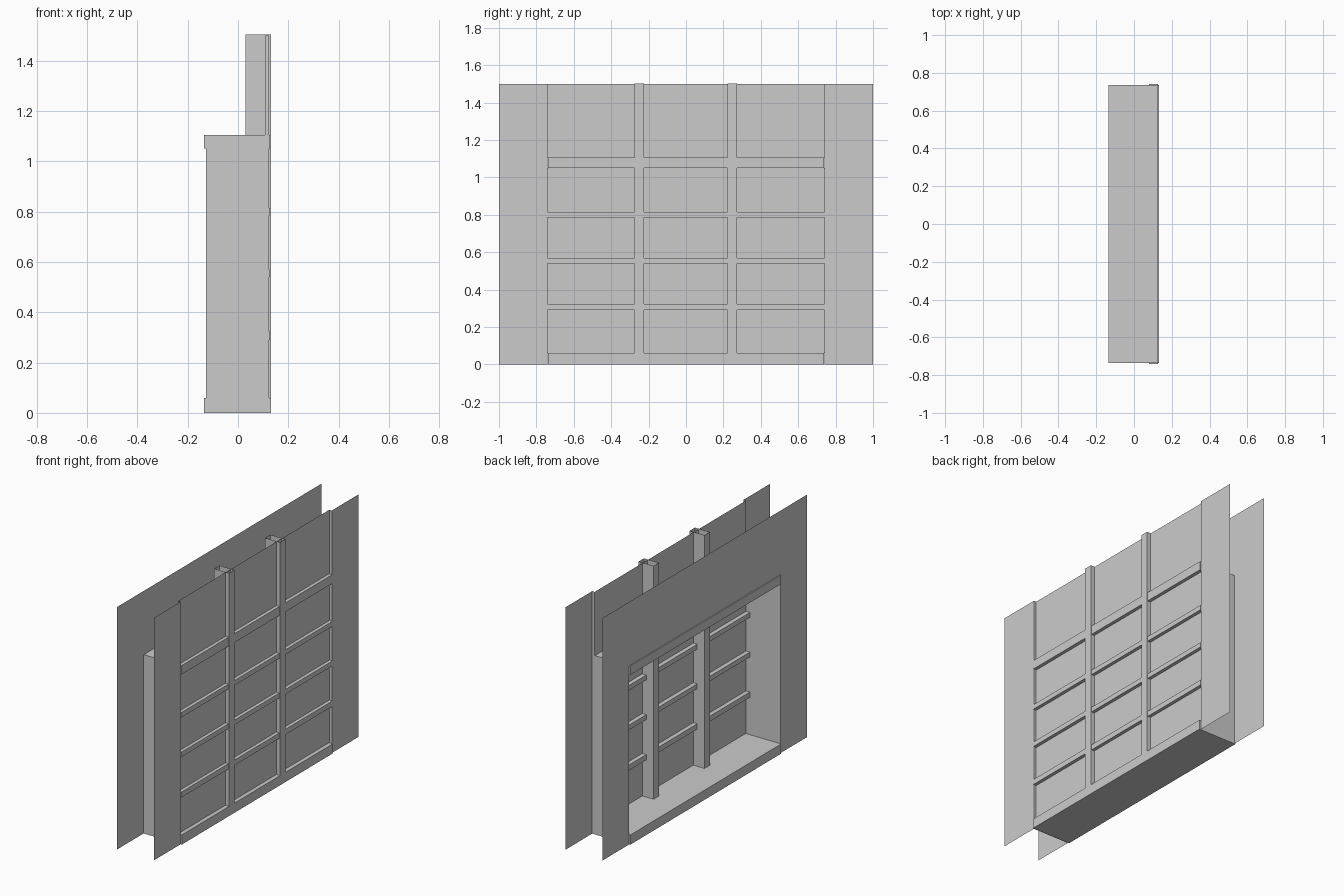
import bpy

if "Cube" in bpy.data.objects:
    bpy.data.objects.remove(bpy.data.objects["Cube"])

XI, XO = -0.128, 0.124      # inner and outer wall skins
XG = 0.107                  # glass plane
HW, TOP, HEAD = 0.74, 1.5, 1.105


def mesh(name, verts, faces):
    me = bpy.data.meshes.new(name)
    me.from_pydata(verts, [], faces)
    me.update()
    ob = bpy.data.objects.new(name, me)
    bpy.context.collection.objects.link(ob)
    return ob


def box(name, x0, x1, y0, y1, z0, z1, caps=True):
    v = [(x, y, z) for z in (z0, z1) for x, y in ((x0, y0), (x1, y0), (x1, y1), (x0, y1))]
    f = [(i, (i + 1) % 4, (i + 1) % 4 + 4, i + 4) for i in range(4)]
    if caps:
        f += [(3, 2, 1, 0), (4, 5, 6, 7)]
    return mesh(name, v, f)


def sheet_x(name, x, y0, y1, z0, z1, sign=1):
    v = [(x, y0, z0), (x, y1, z0), (x, y1, z1), (x, y0, z1)]
    return mesh(name, v, [(0, 1, 2, 3) if sign > 0 else (3, 2, 1, 0)])


def sheet_y(name, y, x0, x1, z0, z1, sign=1):
    v = [(x0, y, z0), (x1, y, z0), (x1, y, z1), (x0, y, z1)]
    return mesh(name, v, [(3, 2, 1, 0) if sign > 0 else (0, 1, 2, 3)])


# Wall skins and window reveal on both sides
for side, s in (("left", -1), ("right", 1)):
    a, b = sorted((s * HW, s * 1.0))
    sheet_x(f"outer_wall_{side}", XO, a, b, 0, TOP)
    sheet_x(f"inner_wall_{side}", XI, a, b, 0, TOP, -1)
    sheet_y(f"jamb_{side}", s * HW, XI, XO, 0, HEAD, -s)
    sheet_y(f"upper_jamb_{side}", s * HW, XG, XO, HEAD, TOP, -s)

# Inner wall over the opening
sheet_x("inner_wall_above", XI, -HW, HW, HEAD, TOP, -1)

# Sill and head of the opening
box("sill", -0.135, 0.132, -0.737, 0.737, 0, 0.06)
box("window_head", -0.135, 0.128, -0.737, 0.737, 1.05, HEAD)

# Glazing behind the bars
sheet_x("glass_lower", XG, -HW, HW, 0.06, 1.05)
sheet_x("glass_upper", XG, -HW, HW, HEAD, TOP)

# Vertical mullions, hollow and open at the ends
for i, y in enumerate((-0.25, 0.248)):
    box(f"mullion_{i}", 0.03, 0.132, y - 0.026, y + 0.026, 0.06, 1.503, caps=False)

# Horizontal glazing bars
for i, (z0, z1) in enumerate(((0.29, 0.323), (0.54, 0.57), (0.785, 0.815))):
    box(f"glazing_bar_{i}", 0.08, 0.128, -HW, HW, z0, z1)
